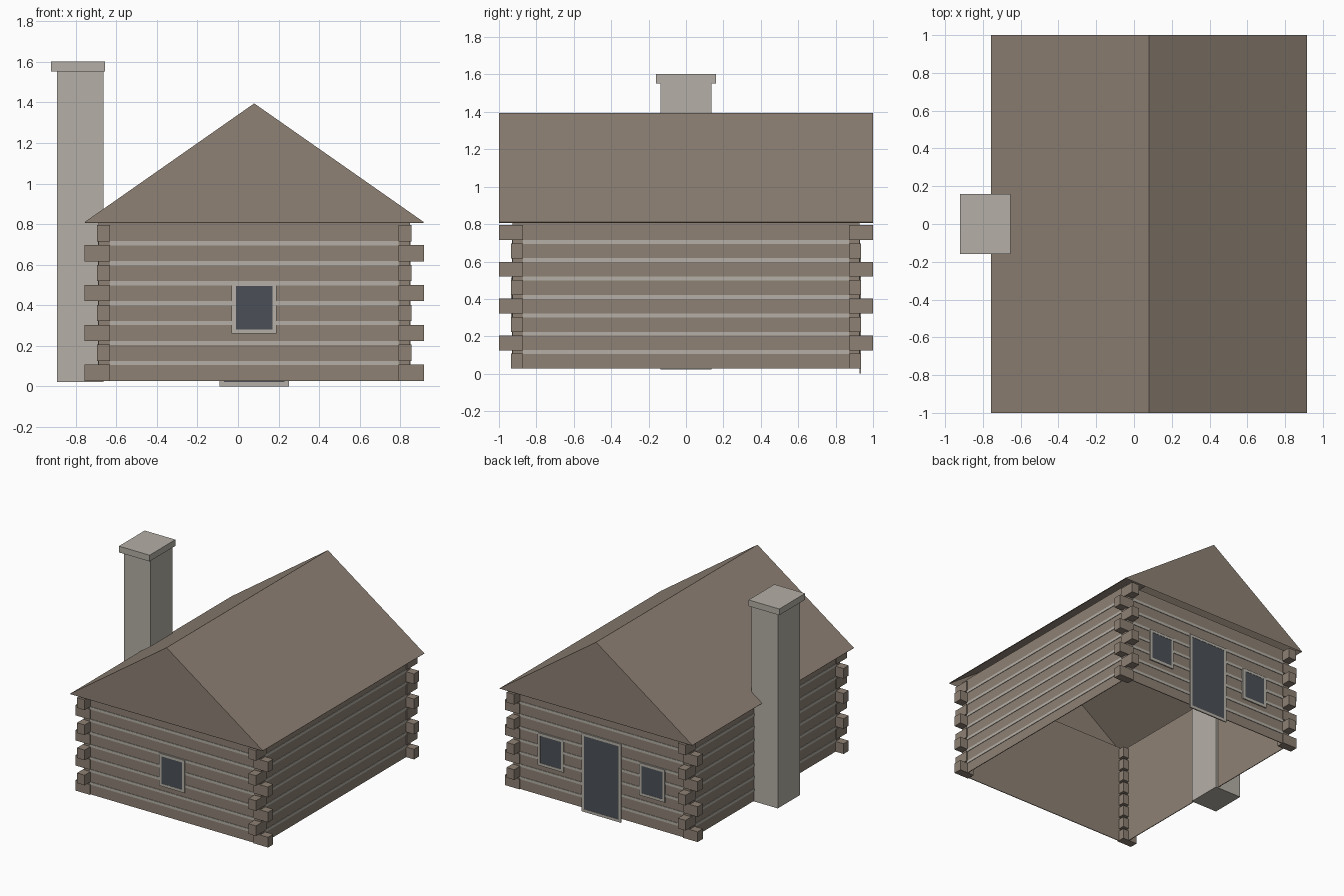
import bpy
import bmesh

default = bpy.data.objects.get("Cube")
if default:
    bpy.data.objects.remove(default, do_unlink=True)


def material(name, rgb):
    mat = bpy.data.materials.new(name)
    mat.use_nodes = True
    color = (*rgb, 1)
    mat.diffuse_color = color
    mat.node_tree.nodes["Principled BSDF"].inputs["Base Color"].default_value = color
    return mat


WOOD = material("brown wood", (0.27, 0.22, 0.175))
STONE = material("pale stone", (0.46, 0.43, 0.38))
GLASS = material("dark glass", (0.07, 0.08, 0.095))


def finish(bm, name, mat):
    bmesh.ops.recalc_face_normals(bm, faces=bm.faces)
    mesh = bpy.data.meshes.new(name)
    bm.to_mesh(mesh)
    bm.free()
    mesh.materials.append(mat)
    obj = bpy.data.objects.new(name, mesh)
    bpy.context.collection.objects.link(obj)
    return obj


def add_box(bm, xs, ys, zs):
    """Add a box spanning the given ranges."""
    spans = [sorted(s) for s in (xs, ys, zs)]
    verts = bmesh.ops.create_cube(bm, size=1)["verts"]
    for v in verts:
        for axis, (low, high) in enumerate(spans):
            v.co[axis] = high if v.co[axis] > 0 else low


def boxes(name, mat, *ranges):
    bm = bmesh.new()
    for xs, ys, zs in ranges:
        add_box(bm, xs, ys, zs)
    return finish(bm, name, mat)


def shell(obj, thickness):
    mod = obj.modifiers.new("Thickness", "SOLIDIFY")
    mod.thickness = thickness
    mod.offset = -1


CX = 0.08                      # middle of the house
WALL_X, WALL_Y = 0.767, 0.927  # half sizes of the walls
BASE, EAVE, RIDGE = 0.027, 0.81, 1.395
ROOF_X, ROOF_Y = 0.836, 1.0
LOGS, PITCH, LOG_H = 8, 0.0983, 0.08
IN_X, IN_Y = 0.71, 0.872       # inner edges of the corner logs
OUT_X, OUT_Y = 0.776, 0.936    # outer faces of the corner logs

# Walls, open below and above
bm = bmesh.new()
add_box(bm, (CX - WALL_X, CX + WALL_X), (-WALL_Y, WALL_Y), (BASE, EAVE))
bmesh.ops.recalc_face_normals(bm, faces=bm.faces)
caps = [f for f in bm.faces if abs(f.normal.z) > 0.5]
bmesh.ops.delete(bm, geom=caps, context="FACES")
shell(finish(bm, "walls", WOOD), 0.008)

# Roof with closed gables and an open underside
bm = bmesh.new()
ends = []
for y in (-ROOF_Y, ROOF_Y):
    ends.append([bm.verts.new(p) for p in
                 ((CX - ROOF_X, y, EAVE), (CX, y, RIDGE), (CX + ROOF_X, y, EAVE))])
front, back = ends
bm.faces.new(front)
bm.faces.new(back)
for i in range(2):
    bm.faces.new((front[i], front[i + 1], back[i + 1], back[i]))
shell(finish(bm, "roof", WOOD), 0.005)

# Corner log ends, alternating in direction
ends = []
for i in range(LOGS):
    z = BASE + i * PITCH
    end_x, end_y = (ROOF_X, OUT_Y) if i % 2 == 0 else (OUT_X, ROOF_Y)
    for sx in (-1, 1):
        for sy in (-1, 1):
            ends.append(((CX + sx * IN_X, CX + sx * end_x),
                         (sy * IN_Y, sy * end_y), (z, z + LOG_H)))
boxes("corner_logs", WOOD, *ends)

# Pale filling between the logs
strips = []
for i in range(LOGS - 1):
    z = BASE + i * PITCH + LOG_H
    zs = (z - 0.002, z + 0.019)
    for s in (-1, 1):
        strips.append(((CX - IN_X, CX + IN_X), (s * WALL_Y, s * (WALL_Y + 0.004)), zs))
        x = CX + s * WALL_X
        strips.append(((x, x + s * 0.004), (-IN_Y, IN_Y), zs))
boxes("log_filling", STONE, *strips)


def opening(name, x, z0, z1, width, side):
    """Frame and pane set on the front (-1) or back (1) wall."""
    half, rim = width / 2, 0.021
    y0 = side * WALL_Y
    frame_y = (y0, y0 + side * 0.009)
    left, right = x - half, x + half
    boxes(name + "_frame", STONE,
          ((left, left + rim), frame_y, (z0, z1)),
          ((right - rim, right), frame_y, (z0, z1)),
          ((left + rim, right - rim), frame_y, (z0, z0 + rim)),
          ((left + rim, right - rim), frame_y, (z1 - rim, z1)))
    boxes(name + "_pane", GLASS,
          ((left + rim, right - rim), (y0, y0 + side * 0.007), (z0 + rim, z1 - rim)))


# Windows and door
opening("front_window", CX, 0.26, 0.515, 0.222, -1)
opening("back_left_window", CX + 0.44, 0.26, 0.515, 0.222, 1)
opening("back_right_window", CX - 0.44, 0.26, 0.515, 0.222, 1)
opening("back_door", CX, 0, 0.615, 0.342, 1)

# Chimney and its cap
boxes("chimney", STONE, ((-0.892, -0.663), (-0.137, 0.137), (0.022, 1.553)))
boxes("chimney_cap", STONE, ((-0.921, -0.655), (-0.16, 0.16), (1.553, 1.602)))
